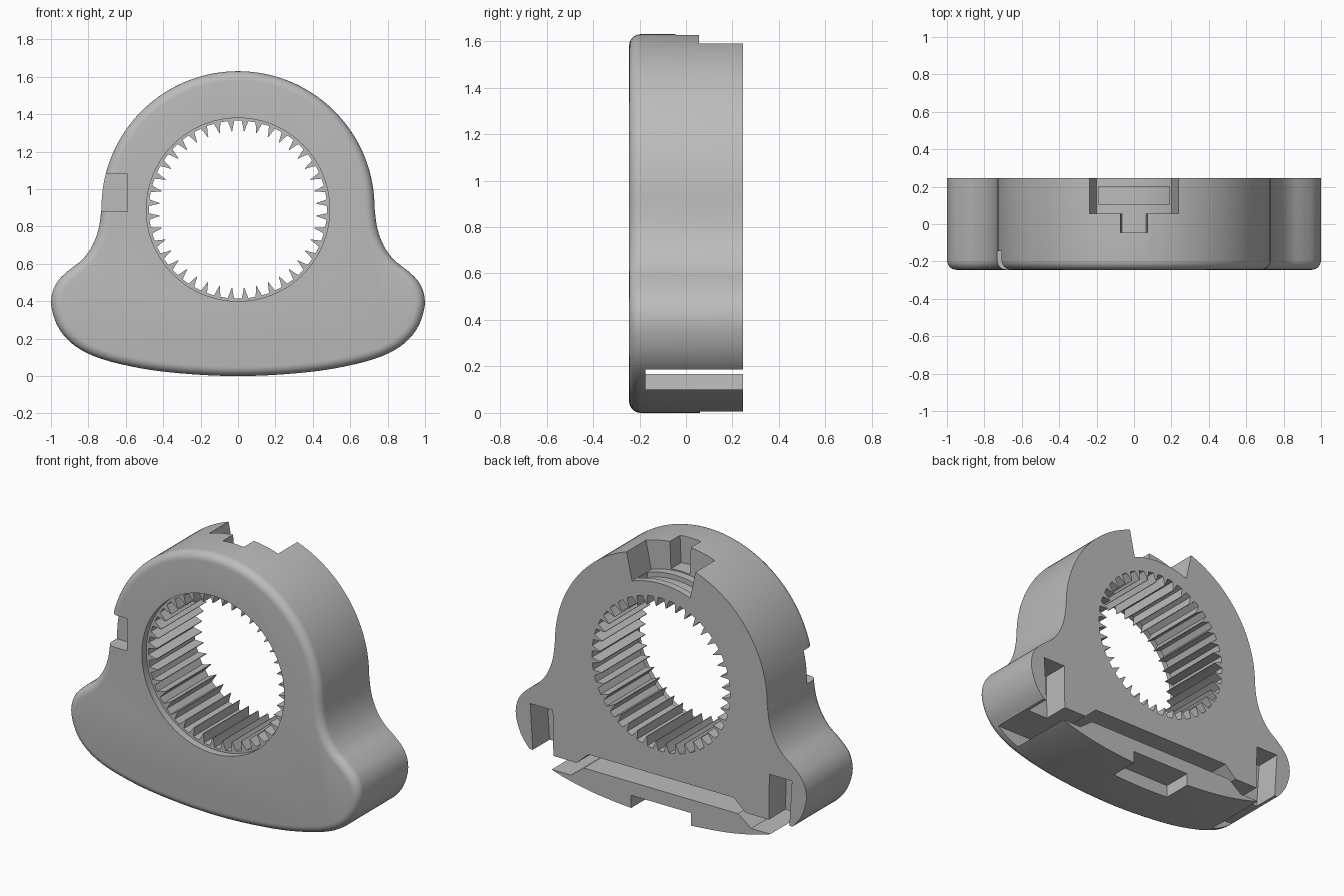
import bpy, bmesh, math
from mathutils import Vector

cube = bpy.data.objects.get("Cube")
if cube:
    bpy.data.objects.remove(cube, do_unlink=True)

HOLE_Z = 0.89
BACK = 0.245

grey = bpy.data.materials.new("Plain grey")
grey.use_nodes = True
grey.diffuse_color = (0.5, 0.5, 0.5, 1)
grey.node_tree.nodes["Principled BSDF"].inputs["Base Color"].default_value = (0.5, 0.5, 0.5, 1)


def prism(name, pts, y0, y1, front_round=0):
    """Extrude an x-z outline from y0 to y1, optionally rounding the front rim."""
    bm = bmesh.new()
    face = bm.faces.new([bm.verts.new((x, y0, z)) for x, z in pts])
    new = bmesh.ops.extrude_face_region(bm, geom=[face], use_keep_orig=True)["geom"]
    bmesh.ops.translate(bm, verts=[g for g in new if isinstance(g, bmesh.types.BMVert)],
                        vec=(0, y1 - y0, 0))
    bmesh.ops.recalc_face_normals(bm, faces=bm.faces)
    if front_round:
        rim = [e for e in bm.edges if all(abs(v.co.y - y0) < 1e-5 for v in e.verts)]
        bmesh.ops.bevel(bm, geom=rim, offset=front_round, segments=6, profile=0.5,
                        affect='EDGES', clamp_overlap=False)
    mesh = bpy.data.meshes.new(name)
    bm.to_mesh(mesh)
    bm.free()
    obj = bpy.data.objects.new(name, mesh)
    bpy.context.collection.objects.link(obj)
    mesh.materials.append(grey)
    return obj


def arc(radius, a0, a1, n, cz):
    angles = [math.radians(a0 + (a1 - a0) * i / n) for i in range(n + 1)]
    return [(radius * math.cos(a), cz + radius * math.sin(a)) for a in angles]


def spline(points, n):
    """Smooth curve through the inner points; the end points only steer it."""
    p = [Vector(q) for q in points]
    out = []
    for a, b, c, d in zip(p, p[1:], p[2:], p[3:]):
        for i in range(n):
            t = i / n
            q = 0.5 * (2 * b + (c - a) * t + (2 * a - 5 * b + 4 * c - d) * t * t
                       + (3 * b - a - 3 * c + d) * t ** 3)
            out.append(tuple(q))
    return out + [tuple(p[-2])]


def mirrored(half):
    """Close a right-hand half outline with its mirror image."""
    return half + [(-x, z) for x, z in reversed(half) if abs(x) > 1e-5]


def box(name, x0, x1, y0, y1, z0, z1):
    return prism(name, [(x0, z0), (x1, z0), (x1, z1), (x0, z1)], y0, y1)


# Body: round top flowing into two side lobes and a shallow curved base
side = spline([(0.72, 1.02), (0.73, 0.9), (0.745, 0.79), (0.78, 0.695), (0.835, 0.62),
               (0.905, 0.565), (0.965, 0.505), (0.995, 0.435), (0.995, 0.355),
               (0.955, 0.25), (0.87, 0.16), (0.73, 0.092), (0.5, 0.038), (0.25, 0.01),
               (0, 0), (-0.25, 0.01)], 4)
body = prism("gear_housing", mirrored(arc(0.73, 90, 0, 32, 0.9)[:-1] + side),
             -BACK, BACK, front_round=0.05)

# Toothed bore with a plain front ring
teeth = 40
bore = []
for i in range(teeth):
    for step, radius in ((-0.47, 0.42), (-0.38, 0.446), (-0.26, 0.476),
                         (0.26, 0.476), (0.38, 0.446), (0.47, 0.42)):
        a = math.pi / 2 + 2 * math.pi * (i + step) / teeth
        bore.append((radius * math.cos(a), HOLE_Z + radius * math.sin(a)))
cutters = [prism("bore_teeth_cutter", bore, -0.205, 0.3),
           prism("bore_ring_cutter", arc(0.49, 0, 360, 96, HOLE_Z)[:-1], -0.3, -0.2)]


# Top recess with flared walls, curved floor, cross groove and narrow stem
def recess(name, radius, half_width, flare, y0, y1):
    spread = math.degrees(math.asin(half_width / radius))
    floor = arc(radius, 90 + spread, 90 - spread, 12, HOLE_Z)
    return prism(name, floor + [(flare, 1.7), (-flare, 1.7)], y0, y1)


cutters += [recess("top_recess_cutter", 0.565, 0.2, 0.26, 0.055, 0.3),
            recess("top_groove_cutter", 0.535, 0.19, 0.2, 0.105, 0.2),
            recess("top_stem_cutter", 0.572, 0.065, 0.075, -0.045, 0.08)]

# Square notch in the front of the right flank
cutters.append(box("flank_notch_cutter", -0.8, -0.59, -0.3, -0.145, 0.88, 1.08))

# Stepped slot through the base, open to the back and both sides
slot = [(0, 0.26), (0.5, 0.26), (0.58, 0.187), (1.1, 0.187),
        (1.1, 0.1), (0.62, 0.1), (0.53, 0.168), (0, 0.168)]
cutters.append(prism("base_slot_cutter", mirrored(slot), -0.175, 0.3))

# Lobe pockets that open into the slot
for s, label in ((1, "left"), (-1, "right")):
    pocket = [(s * 0.74, 0.15), (s * 0.88, 0.15), (s * 0.9, 0.47), (s * 0.745, 0.47)]
    cutters.append(prism(label + "_lobe_pocket_cutter", pocket, 0.08, 0.3))

# Underside notch in the foot
cutters.append(box("foot_notch_cutter", -0.205, 0.205, 0.06, 0.3, -0.1, 0.085))

# Cut everything out of the body
bpy.context.view_layer.objects.active = body
for cutter in cutters:
    mod = body.modifiers.new(cutter.name, 'BOOLEAN')
    mod.operation = 'DIFFERENCE'
    mod.solver = 'EXACT'
    mod.object = cutter
    bpy.ops.object.modifier_apply(modifier=mod.name)
    bpy.data.objects.remove(cutter, do_unlink=True)

bpy.ops.object.select_all(action='DESELECT')
body.select_set(True)
bpy.ops.object.shade_smooth_by_angle(angle=math.radians(25))
